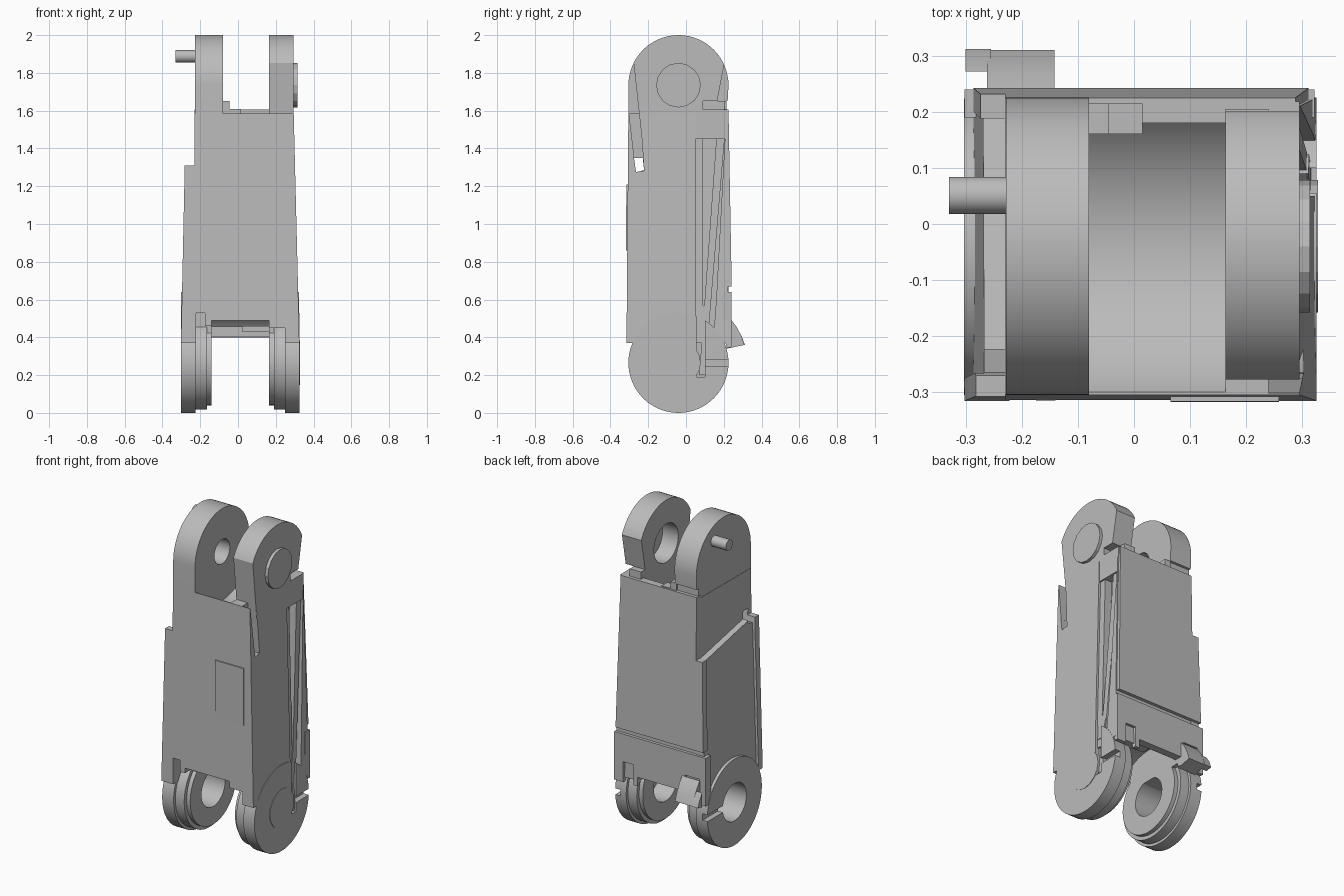
import bpy, bmesh, math

old = bpy.data.objects.get("Cube")
if old:
    bpy.data.objects.remove(old)

grey = bpy.data.materials.new("light_grey")
grey.use_nodes = True
COLOUR = (0.5, 0.5, 0.5, 1)
grey.diffuse_color = COLOUR
grey.node_tree.nodes["Principled BSDF"].inputs["Base Color"].default_value = COLOUR

LOW, HIGH, PY = 0.265, 1.735, -0.04    # pivot heights and depth
R = 0.265                              # ear radius
LEAN_L, LEAN_R = 0.0213, -0.0247       # inward taper of the side walls


def circle(r, z, y=PY, n=64):
    return [(y + r * math.cos(2 * math.pi * i / n), z + r * math.sin(2 * math.pi * i / n))
            for i in range(n)]


def rect(y0, y1, z0, z1):
    return [(y0, z0), (y1, z0), (y1, z1), (y0, z1)]


def prism(name, outline, x0, x1, lean0=0, lean1=0):
    """Extrude a side outline (y, z) along x; each end may lean with height."""
    bm = bmesh.new()
    a = [bm.verts.new((x0 + lean0 * (z - 0.37), y, z)) for y, z in outline]
    b = [bm.verts.new((x1 + lean1 * (z - 0.37), y, z)) for y, z in outline]
    bm.faces.new(a)
    bm.faces.new(b)
    for i in range(len(a)):
        j = (i + 1) % len(a)
        bm.faces.new((a[i], a[j], b[j], b[i]))
    bmesh.ops.recalc_face_normals(bm, faces=bm.faces)
    mesh = bpy.data.meshes.new(name)
    bm.to_mesh(mesh)
    bm.free()
    mesh.materials.append(grey)
    ob = bpy.data.objects.new(name, mesh)
    bpy.context.collection.objects.link(ob)
    return ob


def box(name, x0, x1, y0, y1, z0, z1):
    return prism(name, rect(y0, y1, z0, z1), x0, x1)


def cut(ob, *shapes):
    """Subtract prisms given as (outline, x0, x1[, lean0, lean1])."""
    for s in shapes:
        c = prism("cutter", *s)
        c.hide_render = True
        m = ob.modifiers.new("cut", 'BOOLEAN')
        m.operation, m.solver, m.object = 'DIFFERENCE', 'EXACT', c
        bpy.context.view_layer.update()
        dg = bpy.context.evaluated_depsgraph_get()
        mesh = bpy.data.meshes.new_from_object(ob.evaluated_get(dg))
        ob.modifiers.clear()
        ob.data = mesh
        bpy.data.objects.remove(c)
    return ob


# Side recess and slots shared by several parts
recess = ([(0.09, 0.19), (0.13, 0.19), (0.16, 0.6), (0.215, 1.62), (0.09, 1.62)],
          0.265, 0.5, LEAN_R, 0)
rail = (rect(0.05, 0.1, 0.19, 1.62), 0.312, 0.5, LEAN_R, 0)
front_slot = ([(-0.222, 1.28), (-0.245, 1.61), (-0.304, 1.61), (-0.266, 1.28)], 0.24, 0.5)
through_slot = ([(-0.222, 1.285), (-0.229, 1.35), (-0.275, 1.35), (-0.265, 1.275)], -0.5, 0.5)

# Main body, hollowed by round clearances around both pivots
core = prism("main_body", [(-0.315, 0.37), (0.225, 0.37), (0.21, 1.59), (-0.305, 1.585)],
             -0.23, 0.325, 0, LEAN_R)
cut(core,
    (circle(0.3, LOW), -0.14, 0.163),
    (circle(0.3, HIGH), -0.08, 0.163),
    (rect(-0.4, -0.2, 0.2, 0.49), -0.14, 0.163),
    (rect(-0.4, -0.2, 0.2, 0.53), -0.222, -0.175),
    (rect(-0.4, -0.2, 0.2, 0.46), -0.18, -0.13),
    (rect(-0.4, -0.2, 0.2, 0.45), 0.16, 0.25),
    recess, rail, front_slot, through_slot)

# Diagonal bar and foot block inside the side recess
prism("diagonal_bar", [(0.07, 0.2), (0.1, 0.2), (0.215, 1.58), (0.17, 1.58)],
      0.25, 0.312, LEAN_R, LEAN_R)
prism("recess_foot", [(0.06, 0.42), (0.1, 0.42), (0.125, 0.53), (0.09, 0.57)],
      0.25, 0.316, LEAN_R, LEAN_R)

# Side panel with a proud front lip
panel = prism("side_panel", [(-0.29, 0.37), (0.228, 0.37), (0.222, 1.21), (-0.26, 1.31),
                             (-0.29, 1.31)], -0.287, -0.225, LEAN_L, 0)
lip = prism("side_panel_lip", [(-0.315, 0.37), (-0.275, 0.37), (-0.265, 1.31),
                               (-0.307, 1.31)], -0.302, -0.225, LEAN_L, 0)
for p in (panel, lip):
    cut(p, through_slot)

# Back cover, with a groove over the lower bracket
prism("back_cover", [(0.2, 0.67), (0.242, 0.67), (0.225, 1.605), (0.18, 1.605)],
      -0.292, 0.318, LEAN_L, LEAN_R)
cut(bpy.data.objects["back_cover"], (rect(0.1, 0.3, 1.22, 1.7), -0.4, -0.23), recess)
bracket = box("back_bracket", -0.302, 0.322, 0.19, 0.24, 0.345, 0.64)
cut(bracket,
    (rect(0.1, 0.3, 0.3, 0.47), 0.19, 0.26),
    (rect(0.1, 0.3, 0.3, 0.4), -0.14, 0.163),
    (rect(0.1, 0.3, 0.3, 0.5), -0.26, -0.16),
    (circle(R + 0.005, LOW), -0.4, 0.4))

# Small steps and tabs around the upper and lower openings
box("upper_step", -0.085, -0.045, 0.16, 0.215, 1.5, 1.65)
box("upper_tab", -0.05, 0.015, 0.16, 0.215, 1.5, 1.61)
box("lower_tab", 0.02, 0.165, 0.1, 0.2, 0.43, 0.46)

# Upper ears
arc = [(PY + R * math.cos(math.pi * i / 32), HIGH + R * math.sin(math.pi * i / 32))
       for i in range(33)]
ear_outline = arc + [(-0.305, 1.45), (0.21, 1.45)]
back_notch = (rect(0.205, 0.4, 1.605, 1.65), -0.5, 0.5)
right_ear = prism("upper_ear_pin_side", ear_outline, -0.228, -0.08)
cut(right_ear, (circle(0.075, HIGH, n=24), -0.18, 0), back_notch)
left_ear = prism("upper_ear_cap_side", ear_outline, 0.163, 0.295)
cut(left_ear, (circle(0.118, HIGH, n=32), 0.1, 0.27), back_notch,
    ([(-0.4, 1.4), (-0.228, 1.4), (-0.278, 1.86), (-0.4, 1.86)], 0.1, 0.4),
    ([(0.165, 1.65), (0.4, 1.65), (0.4, 1.86), (0.205, 1.86)], 0.1, 0.4),
    (rect(0.09, 0.4, 1.605, 1.65), 0.24, 0.4))
prism("inner_bearing", circle(0.05, HIGH, n=24), -0.2, -0.165)
prism("upper_cap", circle(0.118, HIGH, n=16), 0.29, 0.314)
prism("locating_pin", circle(0.033, 1.888, 0.051, 32), -0.33, -0.22)

# Lower ears: stepped rings that shrink toward the inside
rings = [(R, 0.25, 0.325), (0.248, 0.19, 0.255), (0.225, 0.165, 0.195)]
for i, (r, x0, x1) in enumerate(rings):
    ob = prism(f"lower_cap_side_ring_{i}", circle(r, LOW), x0, x1)
    cut(ob, (circle(0.118, LOW, n=32), 0.1, 0.295),
        (rect(0.1, 0.4, 0.245, 0.283), 0.29, 0.4))
    if i == 0:
        cut(ob, (rect(0.055, 0.1, 0.19, 0.6), 0.3, 0.4))
    ob = prism(f"lower_open_side_ring_{i}", circle(r, LOW), 0.022 - x1, 0.025 - x0)
    cut(ob, (circle(0.115, LOW, n=32), -0.4, 0),
        (rect(0.05, 0.4, 0.245, 0.285), -0.4, -0.27))
prism("lower_cap", circle(0.118, LOW, n=16), 0.29, 0.328)

# Curved latch at the back
prism("latch_hook", [(0.215, 0.34), (0.31, 0.36), (0.292, 0.41), (0.268, 0.455),
                     (0.24, 0.492), (0.215, 0.47)], -0.262, -0.142)
prism("latch_wing", [(0.272, 0.352), (0.312, 0.36), (0.295, 0.405), (0.272, 0.44)],
      -0.3, -0.255)

# Raised plate on the front
prism("front_plate", [(-0.31, 0.86), (-0.317, 0.86), (-0.316, 1.21), (-0.307, 1.21)], 0.065, 0.258)

# Smooth the curved surfaces and keep edges crisp
bpy.ops.object.select_all(action='DESELECT')
for ob in bpy.context.collection.objects:
    if ob.type == 'MESH' and ob.data.materials and ob.data.materials[0] == grey:
        ob.select_set(True)
        bpy.context.view_layer.objects.active = ob
bpy.ops.object.shade_smooth_by_angle(angle=math.radians(20))
